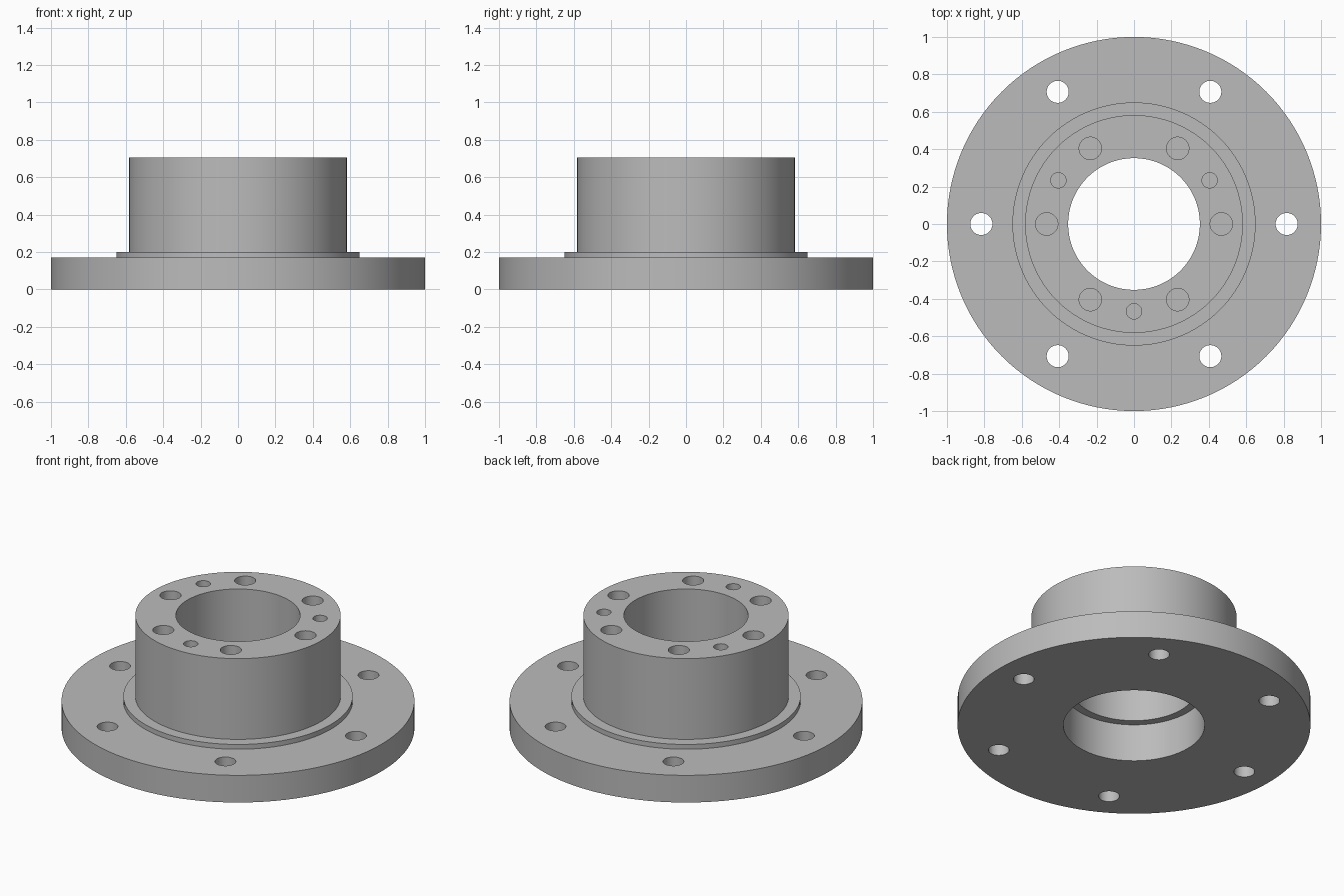
import bpy, bmesh
from math import cos, sin, pi, radians
from mathutils import Matrix

cube = bpy.data.objects.get("Cube")
if cube:
    bpy.data.objects.remove(cube, do_unlink=True)

grey = bpy.data.materials.new("machined_grey")
grey.use_nodes = True
COLOUR = (0.5, 0.5, 0.5, 1)
grey.diffuse_color = COLOUR
grey.node_tree.nodes["Principled BSDF"].inputs["Base Color"].default_value = COLOUR


def make_object(name, bm):
    bmesh.ops.recalc_face_normals(bm, faces=bm.faces)
    mesh = bpy.data.meshes.new(name)
    bm.to_mesh(mesh)
    bm.free()
    mesh.materials.append(grey)
    obj = bpy.data.objects.new(name, mesh)
    bpy.context.collection.objects.link(obj)
    return obj


def turned(name, profile, steps=128):
    """Revolve a closed (radius, height) profile about z."""
    bm = bmesh.new()
    verts = [bm.verts.new((r, 0, z)) for r, z in profile]
    edges = [bm.edges.new((a, b)) for a, b in zip(verts, verts[1:] + verts[:1])]
    bmesh.ops.spin(bm, geom=verts + edges, cent=(0, 0, 0), axis=(0, 0, 1),
                   angle=2 * pi, steps=steps, use_merge=True)
    bmesh.ops.remove_doubles(bm, verts=bm.verts, dist=1e-5)
    return make_object(name, bm)


def drill_ring(bm, count, start, ring, radius, low, high):
    """Add a ring of upright drill cylinders."""
    for i in range(count):
        a = radians(start) + 2 * pi * i / count
        place = Matrix.Translation((ring * cos(a), ring * sin(a), (low + high) / 2))
        bmesh.ops.create_cone(bm, cap_ends=True, segments=40, radius1=radius,
                              radius2=radius, depth=high - low, matrix=place)


# Flange, raised rim and hub with a stepped bore
FLANGE_TOP, RIM_TOP, HUB_TOP, STEP = 0.17, 0.2, 0.705, 0.235
body = turned("flanged_hub", [
    (0.4, 0), (1, 0), (1, FLANGE_TOP), (0.65, FLANGE_TOP), (0.65, RIM_TOP),
    (0.582, RIM_TOP), (0.582, HUB_TOP), (0.352, HUB_TOP), (0.352, STEP), (0.4, STEP)])

# Through holes in the flange, blind bolt and dowel holes in the hub
bm = bmesh.new()
drill_ring(bm, 6, 0, 0.816, 0.059, -0.1, 0.3)
drill_ring(bm, 6, 0, 0.467, 0.06, HUB_TOP - 0.25, HUB_TOP + 0.1)
drill_ring(bm, 3, 30, 0.467, 0.041, HUB_TOP - 0.2, HUB_TOP + 0.1)
drills = make_object("drill_cutter", bm)
drills.hide_render = True

cut = body.modifiers.new("Drilled holes", 'BOOLEAN')
cut.operation = 'DIFFERENCE'
cut.solver = 'EXACT'
cut.object = drills

bpy.ops.object.select_all(action='DESELECT')
body.select_set(True)
bpy.context.view_layer.objects.active = body
bpy.ops.object.modifier_apply(modifier=cut.name)
bpy.data.objects.remove(drills, do_unlink=True)
bpy.ops.object.shade_smooth_by_angle(angle=radians(30))
